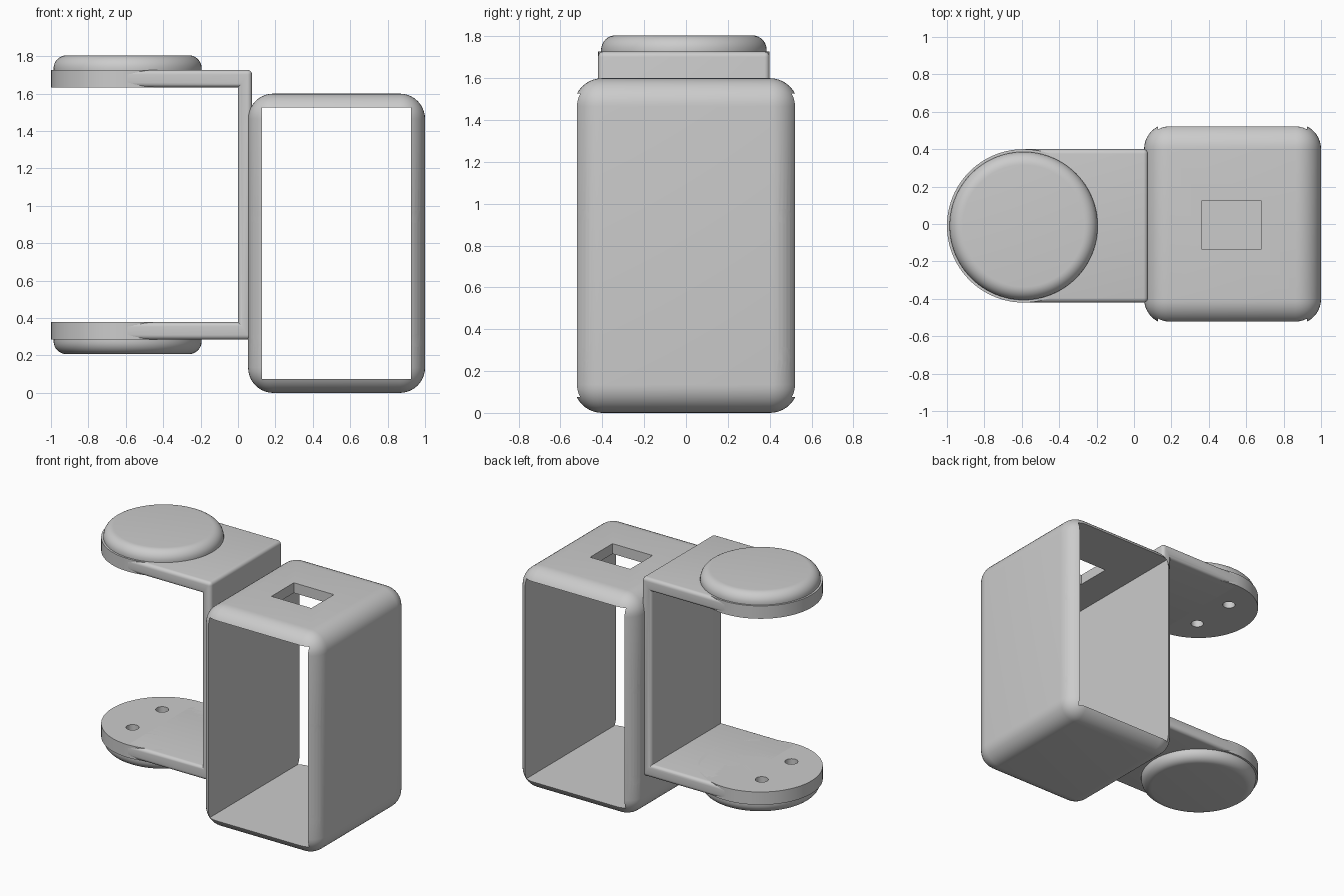
import bpy
import bmesh
import math
from mathutils import Matrix

cube = bpy.data.objects.get("Cube")
if cube:
    bpy.data.objects.remove(cube, do_unlink=True)

# Single plain grey
grey = bpy.data.materials.new("light_grey")
grey.use_nodes = True
colour = (0.6, 0.6, 0.6, 1)
grey.diffuse_color = colour
grey.node_tree.nodes["Principled BSDF"].inputs["Base Color"].default_value = colour


def make(name, bm):
    bmesh.ops.recalc_face_normals(bm, faces=bm.faces)
    mesh = bpy.data.meshes.new(name)
    bm.to_mesh(mesh)
    bm.free()
    mesh.materials.append(grey)
    obj = bpy.data.objects.new(name, mesh)
    bpy.context.collection.objects.link(obj)
    return obj


def round_edges(bm, edges, radius, segments):
    bmesh.ops.bevel(bm, geom=edges, offset=radius, segments=segments,
                    profile=0.5, affect='EDGES')


def box(name, low, high, radius=0):
    bm = bmesh.new()
    bmesh.ops.create_cube(bm, size=1)
    for v in bm.verts:
        v.co = [l + (c + 0.5) * (h - l) for c, l, h in zip(v.co, low, high)]
    if radius:
        round_edges(bm, bm.edges[:], radius, 10)
    return make(name, bm)


def cylinder(name, centre, radius, depth, axis='Z', sides=32, rim=0, rim_side=1):
    bm = bmesh.new()
    bmesh.ops.create_cone(bm, cap_ends=True, segments=sides, radius1=radius,
                          radius2=radius, depth=depth)
    if rim:
        edges = [e for e in bm.edges if all(v.co.z * rim_side > 0 for v in e.verts)]
        round_edges(bm, edges, rim, 8)
    turn = Matrix.Rotation(math.pi / 2, 4, 'Y') if axis == 'X' else Matrix()
    bm.transform(Matrix.Translation(centre) @ turn)
    return make(name, bm)


def cut(obj, cutters):
    for c in cutters:
        c.hide_render = True
        mod = obj.modifiers.new("cut", 'BOOLEAN')
        mod.operation = 'DIFFERENCE'
        mod.solver = 'EXACT'
        mod.object = c
    graph = bpy.context.evaluated_depsgraph_get()
    mesh = bpy.data.meshes.new_from_object(obj.evaluated_get(graph))
    obj.modifiers.clear()
    obj.data = mesh
    for c in cutters:
        bpy.data.objects.remove(c, do_unlink=True)


def smooth(obj):
    bpy.ops.object.select_all(action='DESELECT')
    obj.select_set(True)
    bpy.context.view_layer.objects.active = obj
    bpy.ops.object.shade_smooth_by_angle(angle=math.radians(30))


# Rounded housing, open front to back, with a top window and screw holes
housing = box("housing", (0.054, -0.536, 0), (1, 0.536, 1.6), 0.135)
cutters = [box("opening_cutter", (0.128, -1, 0.075), (0.926, 1, 1.526)),
           box("window_cutter", (0.362, -0.134, 1.4), (0.683, 0.123, 1.7))]
for y in (-0.496, 0.469):
    for z in (0.28, 0.94):
        cutters.append(cylinder("screw_cutter", (0.5, y, z), 0.035, 1.4, 'X'))
cut(housing, cutters)
smooth(housing)

# U-shaped bracket with softened edges
PIVOT_X, PIVOT_Y = -0.59, -0.01
BOTTOM, TOP, THICK = 0.285, 1.727, 0.093
inner = (BOTTOM + THICK, TOP - THICK)
profile = [(PIVOT_X, BOTTOM), (0.075, BOTTOM), (0.075, TOP), (PIVOT_X, TOP),
           (PIVOT_X, inner[1]), (0, inner[1]), (0, inner[0]), (PIVOT_X, inner[0])]
bm = bmesh.new()
face = bm.faces.new([bm.verts.new((x, PIVOT_Y - 0.41, z)) for x, z in profile])
side = bmesh.ops.extrude_face_region(bm, geom=[face])["geom"]
bmesh.ops.translate(bm, vec=(0, 0.82, 0),
                    verts=[g for g in side if isinstance(g, bmesh.types.BMVert)])
bmesh.ops.recalc_face_normals(bm, faces=bm.faces)
# Keep the concave inner corners and the buried arm ends sharp
outer = [e for e in bm.edges
         if not all(abs(v.co.x) < 0.001 for v in e.verts)
         or abs(e.verts[0].co.z - e.verts[1].co.z) > 0.5]
outer = [e for e in outer if not all(v.co.x < PIVOT_X + 0.01 for v in e.verts)]
round_edges(bm, outer, 0.025, 5)
smooth(make("bracket", bm))

# Pivot discs with blind screw holes, each covered by a round-edged cap
for label, out, base in (("upper", 1, TOP), ("lower", -1, BOTTOM)):
    disc = cylinder(label + "_pivot_disc", (PIVOT_X, PIVOT_Y, base - out * THICK / 2),
                    0.41, THICK, sides=96)
    arm_end = bpy.data.objects["bracket"]
    holes = [cylinder("hole_cutter", (PIVOT_X - 0.13, PIVOT_Y + s * 0.17, base - out * THICK),
                      0.043, THICK * 1.8) for s in (-1, 1)]
    cut(disc, holes)
    smooth(disc)
    smooth(cylinder(label + "_cap", (PIVOT_X, PIVOT_Y, base + out * 0.039),
                    0.396, 0.078, sides=96, rim=0.07, rim_side=out))
